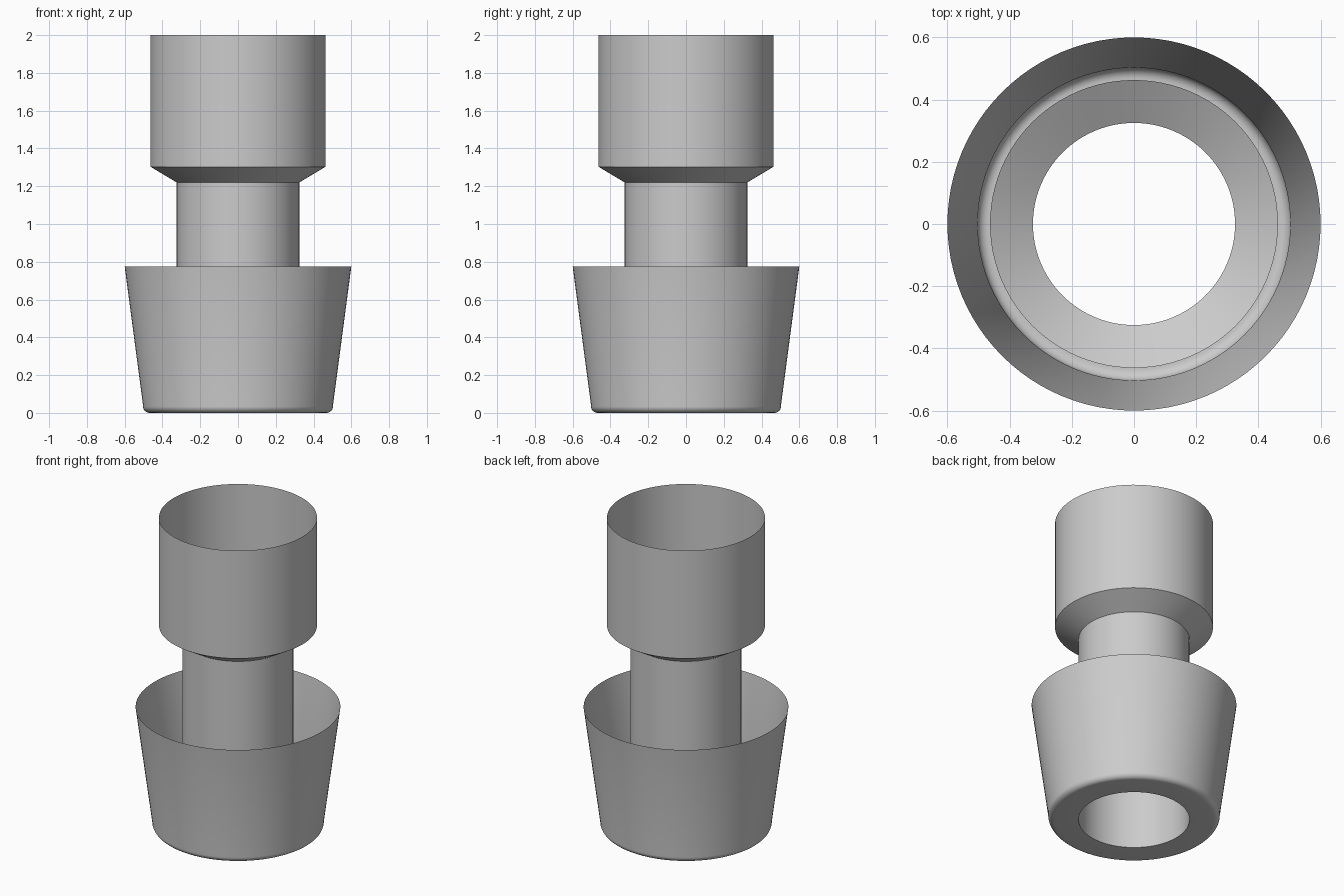
import bpy
import bmesh
import math

SEGMENTS = 96

cube = bpy.data.objects.get("Cube")
if cube:
    bpy.data.objects.remove(cube, do_unlink=True)

grey = bpy.data.materials.new("plain grey")
grey.use_nodes = True
GREY = (0.6, 0.6, 0.6, 1)
grey.diffuse_color = GREY
grey.node_tree.nodes["Principled BSDF"].inputs["Base Color"].default_value = GREY


def lathe(name, profile):
    """Spin a (radius, height) profile around z into a thin open shell."""
    bm = bmesh.new()
    verts = [bm.verts.new((r, 0, z)) for r, z in profile]
    edges = [bm.edges.new(pair) for pair in zip(verts, verts[1:])]
    bmesh.ops.spin(bm, geom=verts + edges, cent=(0, 0, 0), axis=(0, 0, 1),
                   angle=math.tau, steps=SEGMENTS, use_merge=True)
    bmesh.ops.remove_doubles(bm, verts=bm.verts, dist=0.0001)
    bm.normal_update()
    # Walls face outwards, floors face downwards
    for face in bm.faces:
        c, n = face.calc_center_median(), face.normal
        if n.x * c.x + n.y * c.y - n.z < 0:
            face.normal_flip()
    mesh = bpy.data.meshes.new(name)
    bm.to_mesh(mesh)
    bm.free()
    mesh.materials.append(grey)
    obj = bpy.data.objects.new(name, mesh)
    bpy.context.collection.objects.link(obj)
    bpy.ops.object.select_all(action="DESELECT")
    obj.select_set(True)
    bpy.context.view_layer.objects.active = obj
    bpy.ops.object.shade_smooth_by_angle(angle=math.radians(25))
    return obj


# Rounded lower corner of the cup, from the flat floor to the sloping wall
TUBE, FILLET, CORNER = 0.325, 0.035, 0.468
corner = [(CORNER + FILLET * math.sin(a), FILLET - FILLET * math.cos(a))
          for a in (math.radians(97 * i / 8) for i in range(9))]

# Flared cup, open at the top, with a ring-shaped floor
lathe("lower_cup", [(TUBE, 0)] + corner + [(0.6, 0.775)])

# Hollow stem joining the cup floor to the collar
lathe("stem_tube", [(TUBE, 0), (TUBE, 1.22)])

# Upper sleeve with a conical shoulder, open at both ends
lathe("upper_sleeve", [(TUBE, 1.22), (0.463, 1.303), (0.463, 2)])
